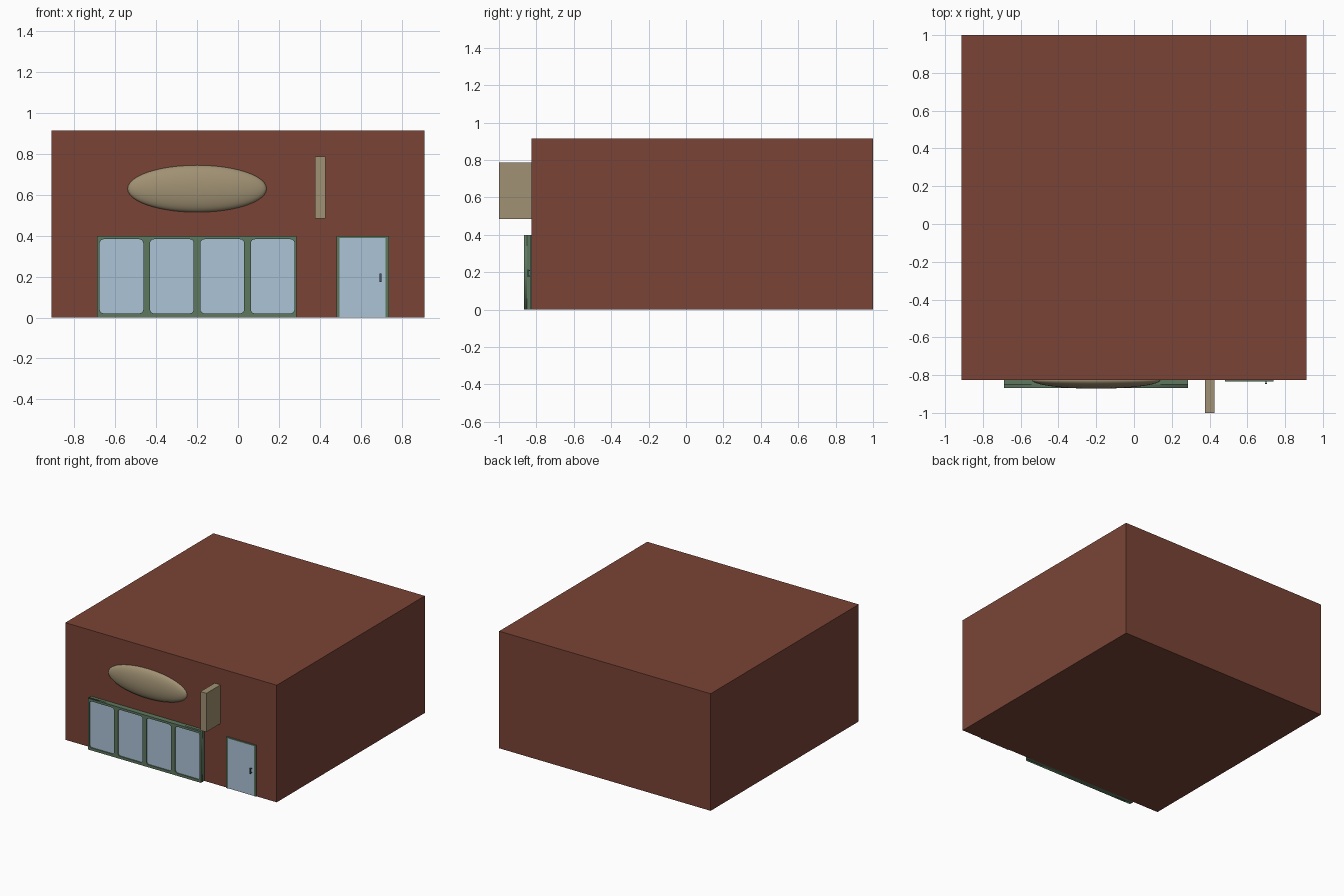
import bpy, math

if "Cube" in bpy.data.objects:
    bpy.data.objects.remove(bpy.data.objects["Cube"])

def mat(name, rgb):
    m = bpy.data.materials.new(name)
    lin = [((c / 255 + 0.055) / 1.055) ** 2.4 for c in rgb]
    m.diffuse_color = (*lin, 1)
    m.use_nodes = True
    m.node_tree.nodes["Principled BSDF"].inputs["Base Color"].default_value = m.diffuse_color
    return m

BRICK = mat("brick red", (122, 68, 54))
GLASS = mat("pale blue glass", (172, 195, 215))
GREEN = mat("frame green", (94, 120, 95))
TAN = mat("sign tan", (160, 145, 115))
METAL = mat("handle grey", (72, 84, 95))
WALL = -0.826  # y of the front wall

def box(name, x, y, z, m):
    """Box from (min, max) ranges."""
    bpy.ops.mesh.primitive_cube_add(size=1, location=[sum(r) / 2 for r in (x, y, z)])
    o = bpy.context.object
    o.name = name
    o.scale = [r[1] - r[0] for r in (x, y, z)]
    bpy.ops.object.transform_apply(location=False, rotation=False, scale=True)
    o.data.materials.append(m)
    return o

def rounded_rect(x0, x1, z0, z1, r):
    pts = []
    for i, (cx, cz) in enumerate([(x1 - r, z1 - r), (x0 + r, z1 - r),
                                  (x0 + r, z0 + r), (x1 - r, z0 + r)]):
        for k in range(5 if r else 1):
            a = math.radians(90 * i + 22.5 * k)
            pts.append((cx + r * math.cos(a), cz + r * math.sin(a)))
    return pts

def pierced_plate(name, outlines, y0, y1, m):
    """Upright plate: first outline is the rim, the rest are openings."""
    cu = bpy.data.curves.new(name, 'CURVE')
    cu.dimensions = '2D'
    cu.fill_mode = 'BOTH'
    cu.extrude = (y1 - y0) / 2
    for pts in outlines:
        s = cu.splines.new('POLY')
        s.points.add(len(pts) - 1)
        for p, (x, z) in zip(s.points, pts):
            p.co = (x, z, 0, 1)
        s.use_cyclic_u = True
    o = bpy.data.objects.new(name, cu)
    bpy.context.collection.objects.link(o)
    o.rotation_euler.x = math.pi / 2
    o.location.y = (y0 + y1) / 2
    cu.materials.append(m)
    bpy.ops.object.select_all(action='DESELECT')
    o.select_set(True)
    bpy.context.view_layer.objects.active = o
    bpy.ops.object.convert(target='MESH')

# Building block
box("building", (-0.913, 0.913), (WALL, 1), (0, 0.914), BRICK)

# Shop window: backing, glass and frame with four rounded openings
box("window_backing", (-0.689, 0.287), (-0.85, WALL), (0, 0.4), GREEN)
panes = [rounded_rect(x, x + 0.214, 0.02, 0.383, 0.02)
         for x in (-0.677 + 0.2465 * i for i in range(4))]
pierced_plate("window_frame", [rounded_rect(-0.689, 0.287, 0, 0.4, 0)] + panes,
              -0.867, -0.85, GREEN)
box("window_glass", (-0.684, 0.282), (-0.859, -0.849), (0.01, 0.393), GLASS)

# Door: frame of two posts and a lintel, glass leaf, handle
for side, x in (("left", 0.481), ("right", 0.722)):
    box("door_post_" + side, (x, x + 0.016), (-0.834, WALL), (0, 0.4), GREEN)
box("door_lintel", (0.497, 0.722), (-0.834, WALL), (0.39, 0.4), GREEN)
box("door_glass", (0.497, 0.722), (-0.831, WALL), (0.0, 0.39), GLASS)
box("door_handle", (0.693, 0.703), (-0.848, -0.842), (0.173, 0.215), METAL)
for i, z in enumerate((0.176, 0.206)):
    box(f"handle_mount_{i}", (0.695, 0.701), (-0.843, -0.831), (z, z + 0.006), METAL)

# Oval wall sign
bpy.ops.mesh.primitive_uv_sphere_add(segments=48, ring_count=24, radius=1,
                                     location=(-0.2, WALL, 0.63))
oval = bpy.context.object
oval.name = "oval_sign"
oval.scale = (0.34, 0.046, 0.115)
oval.data.materials.append(TAN)
bpy.ops.object.transform_apply(location=False, rotation=False, scale=True)
bpy.ops.object.shade_smooth()

# Projecting blade sign
box("blade_sign", (0.376, 0.427), (-1, WALL), (0.485, 0.787), TAN)
